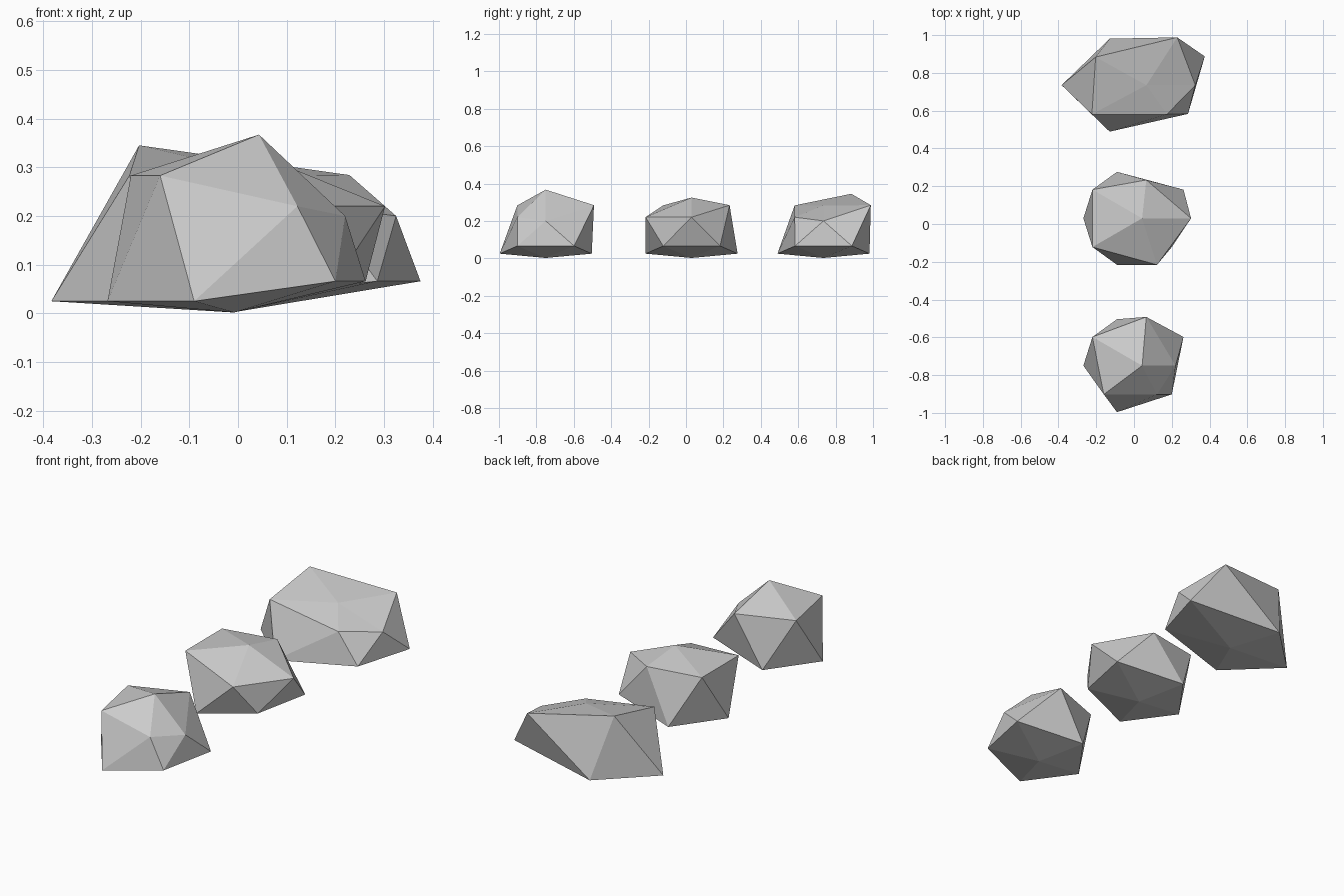
import bpy, bmesh, math

if "Cube" in bpy.data.objects:
    bpy.data.objects.remove(bpy.data.objects["Cube"])

# Ring order: counter-clockwise seen from above
BASE_RING = [(0.262, 0.152, 0.066), (-0.09, 0.246, 0.025), (-0.268, 0, 0.025),
             (-0.09, -0.246, 0.025), (0.2, -0.152, 0.066)]


def ring_order(v):
    """Sort icosphere corners bottom to top, then by angle."""
    return (round(v.co.z, 1), (math.atan2(v.co.y, v.co.x) + 0.1) % math.tau)


def rock(name, y, stretch, shoulder, peak):
    """Chip a 20-sided icosphere into a rock with a shared base and its own top."""
    bm = bmesh.new()
    bmesh.ops.create_icosphere(bm, subdivisions=1, radius=1)
    targets = [(-0.008, 0, 0.002)] + BASE_RING + shoulder + [peak]
    for v, (px, py, pz) in zip(sorted(bm.verts, key=ring_order), targets):
        v.co = (px * stretch, py + y, pz)
    bmesh.ops.recalc_face_normals(bm, faces=bm.faces)
    mesh = bpy.data.meshes.new(name)
    bm.to_mesh(mesh)
    bm.free()
    bpy.context.collection.objects.link(bpy.data.objects.new(name, mesh))


# Tall rock at the front
rock("front_rock", -0.75, 1.0,
     [(0.22, 0, 0.2), (0.065, 0.258, 0.284), (-0.22, 0.152, 0.283),
      (-0.16, -0.152, 0.283), (0.122, -0.152, 0.22)], (0.043, 0, 0.367))

# Squat rock in the middle
rock("middle_rock", 0.03, 1.0,
     [(0.302, 0, 0.22), (0.065, 0.203, 0.284), (-0.22, 0.152, 0.283),
      (-0.22, -0.152, 0.283), (0.122, -0.246, 0.22)], (0.043, 0, 0.325))

# Wide rock at the back
rock("back_rock", 0.735, 1.43,
     [(0.227, 0, 0.2), (0.16, 0.253, 0.284), (-0.142, 0.149, 0.345),
      (-0.156, -0.154, 0.283), (0.122, -0.154, 0.22)], (0.046, 0, 0.283))
